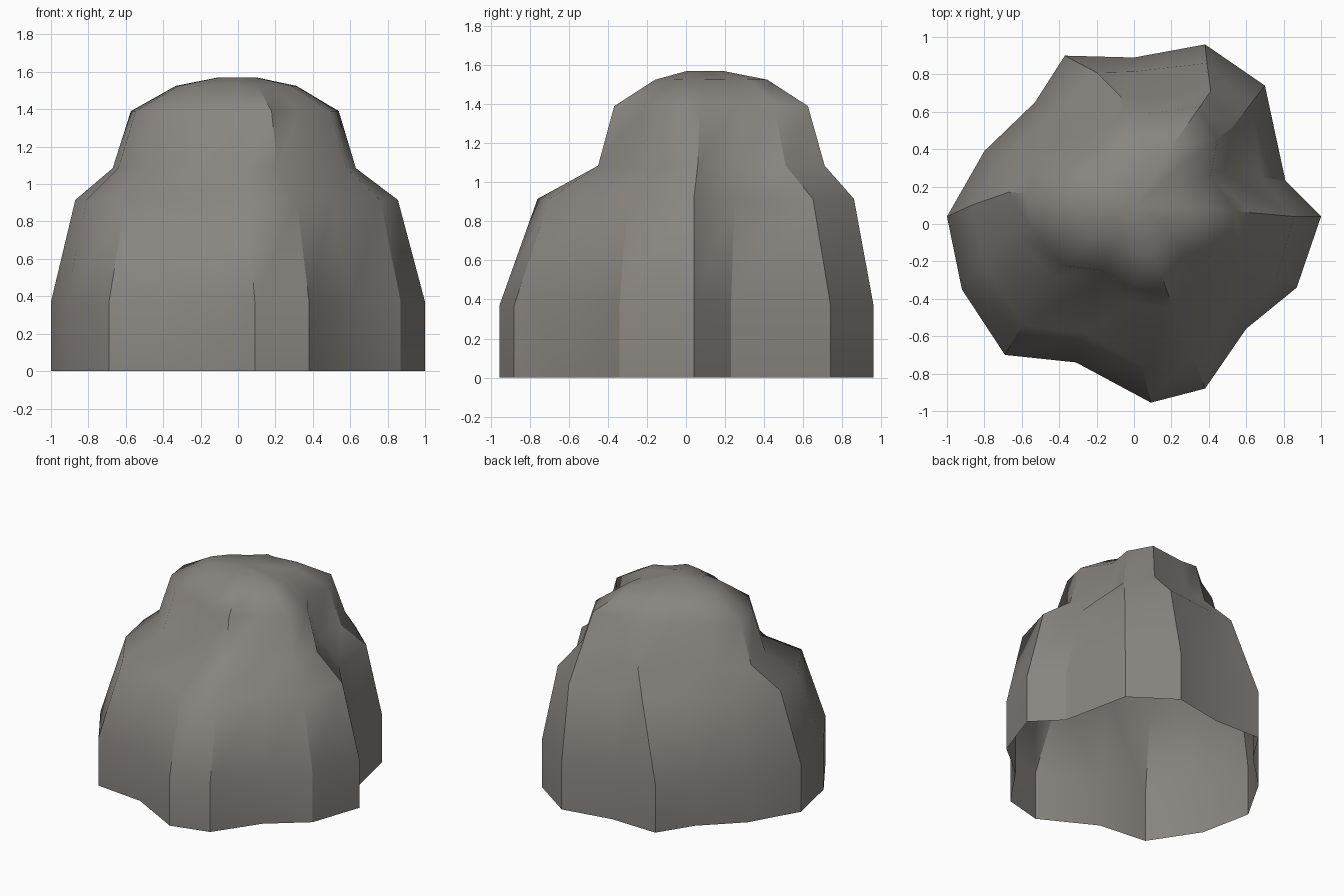
import bpy, bmesh, math

if "Cube" in bpy.data.objects:
    bpy.data.objects.remove(bpy.data.objects["Cube"])

# Craggy outlines (16 corners, counter-clockwise from the right-hand side)
base = [(1, .04), (.81, .23), (.70, .74), (.38, .96), (0, .89), (-.37, .90),
        (-.53, .65), (-.80, .39), (-1, .04), (-.92, -.35), (-.69, -.70),
        (-.31, -.74), (.09, -.955), (.38, -.88), (.60, -.56), (.87, -.34)]
shoulder = [(.855, .04), (.68, .25), (.63, .65), (.39, .86), (0, .815), (-.20, .81),
            (-.43, .60), (-.69, .37), (-.87, .10), (-.81, -.20), (-.60, -.54),
            (-.27, -.58), (.045, -.76), (.315, -.70), (.50, -.45), (.76, -.30)]
neck = [(.63, .06), (.48, .28), (.52, .51), (.41, .71), (.08, .67), (-.07, .68),
        (-.27, .51), (-.50, .37), (-.67, .17), (-.64, -.05), (-.44, -.28),
        (-.20, -.31), (0, -.42), (.21, -.45), (.38, -.26), (.58, -.17)]


def scaled(ring, s, cy):
    return [(x * s, cy + (y - cy) * s) for x, y in ring]


# Stacked levels, tapering to a small crown
crown = scaled(neck, .855, .12)
levels = [(0, base), (.37, base), (.915, shoulder), (1.085, neck), (1.39, crown),
          (1.525, scaled(crown, .58, .13)), (1.57, scaled(crown, .185, .09))]

# Skin the levels; the underside stays open
bm = bmesh.new()
rings = [[bm.verts.new((x, y, z)) for x, y in ring] for z, ring in levels]
n = len(base)
for low, high in zip(rings, rings[1:]):
    for i in range(n):
        j = (i + 1) % n
        bm.faces.new((low[i], low[j], high[j], high[i]))
tip = bm.verts.new((0, .09, 1.57))
for i in range(n):
    bm.faces.new((rings[-1][i], rings[-1][(i + 1) % n], tip))

# Smooth rock, with crisp ridges only where they run up the sides
bm.normal_update()
for f in bm.faces:
    f.smooth = True
for e in bm.edges:
    rising = abs(e.verts[0].co.z - e.verts[1].co.z) > .01
    e.smooth = not (rising and e.calc_face_angle(0) > math.radians(30))

mesh = bpy.data.meshes.new("boulder")
bm.to_mesh(mesh)
bm.free()
boulder = bpy.data.objects.new("boulder", mesh)
bpy.context.collection.objects.link(boulder)

# Dark warm grey stone
stone = bpy.data.materials.new("stone")
stone.diffuse_color = (.25, .235, .215, 1)
stone.use_nodes = True
stone.node_tree.nodes["Principled BSDF"].inputs["Base Color"].default_value = stone.diffuse_color
mesh.materials.append(stone)
